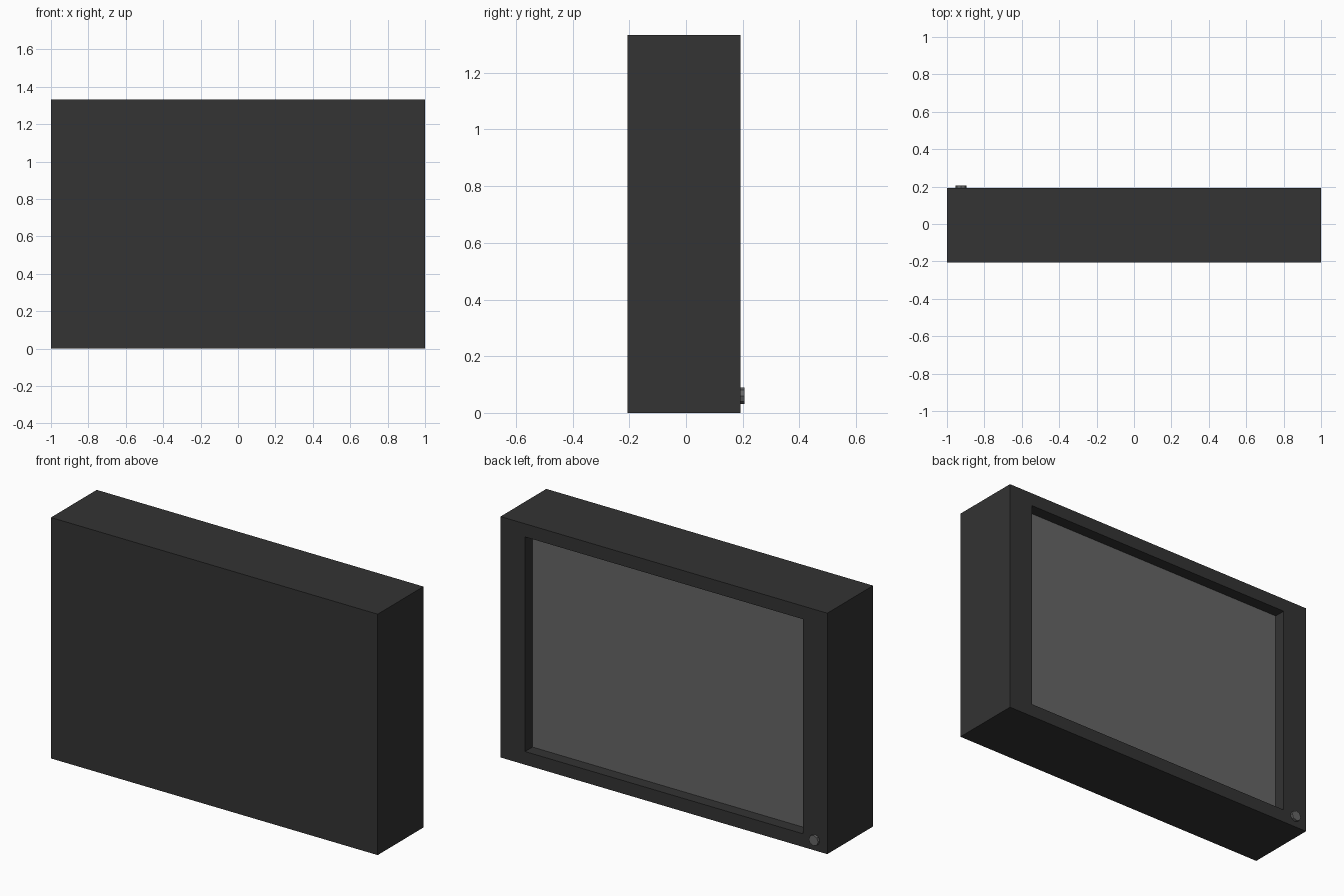
import bpy, bmesh, math
from mathutils import Vector

if "Cube" in bpy.data.objects:
    bpy.data.objects.remove(bpy.data.objects["Cube"])

WIDTH, HEIGHT, DEPTH = 2.0, 1.333, 0.4
FRONT_Y = -0.207
BACK_Y = FRONT_Y + DEPTH
SIDE_MARGIN, END_MARGIN, RECESS = 0.15, 0.103, 0.065


def make_material(name, level):
    mat = bpy.data.materials.new(name)
    mat.use_nodes = True
    colour = (level, level, level, 1)
    mat.diffuse_color = colour
    mat.node_tree.nodes["Principled BSDF"].inputs["Base Color"].default_value = colour
    return mat


def make_object(name, bm, materials):
    mesh = bpy.data.meshes.new(name)
    bm.normal_update()
    bm.to_mesh(mesh)
    bm.free()
    for mat in materials:
        mesh.materials.append(mat)
    obj = bpy.data.objects.new(name, mesh)
    bpy.context.collection.objects.link(obj)
    return obj


casing_grey = make_material("dark casing grey", 0.033)
screen_grey = make_material("screen grey", 0.133)

# Casing: a box whose back face is inset to a frame and pushed in as the screen
bm = bmesh.new()
bmesh.ops.create_cube(bm, size=1)
bmesh.ops.scale(bm, vec=(WIDTH, DEPTH, HEIGHT), verts=bm.verts)
bmesh.ops.translate(bm, vec=(0, FRONT_Y + DEPTH / 2, HEIGHT / 2), verts=bm.verts)
bm.normal_update()
screen = max(bm.faces, key=lambda f: f.normal.y)
bmesh.ops.inset_individual(bm, faces=[screen], thickness=END_MARGIN)
for vert in screen.verts:
    vert.co.x = math.copysign(WIDTH / 2 - SIDE_MARGIN, vert.co.x)

# Recess walls and screen panel
panel = bmesh.ops.extrude_discrete_faces(bm, faces=[screen])["faces"][0]
bmesh.ops.translate(bm, vec=(0, -RECESS, 0), verts=panel.verts)
panel.material_index = 1
make_object("screen_casing", bm, [casing_grey, screen_grey])

# Power button on the frame's lower corner
bm = bmesh.new()
bmesh.ops.create_cone(bm, cap_ends=True, segments=8, radius1=0.029, radius2=0.029, depth=0.028)
for vert in bm.verts:
    x, y, z = vert.co
    vert.co = Vector((x - 0.925, BACK_Y - z, y + 0.06))
make_object("power_button", bm, [screen_grey])
